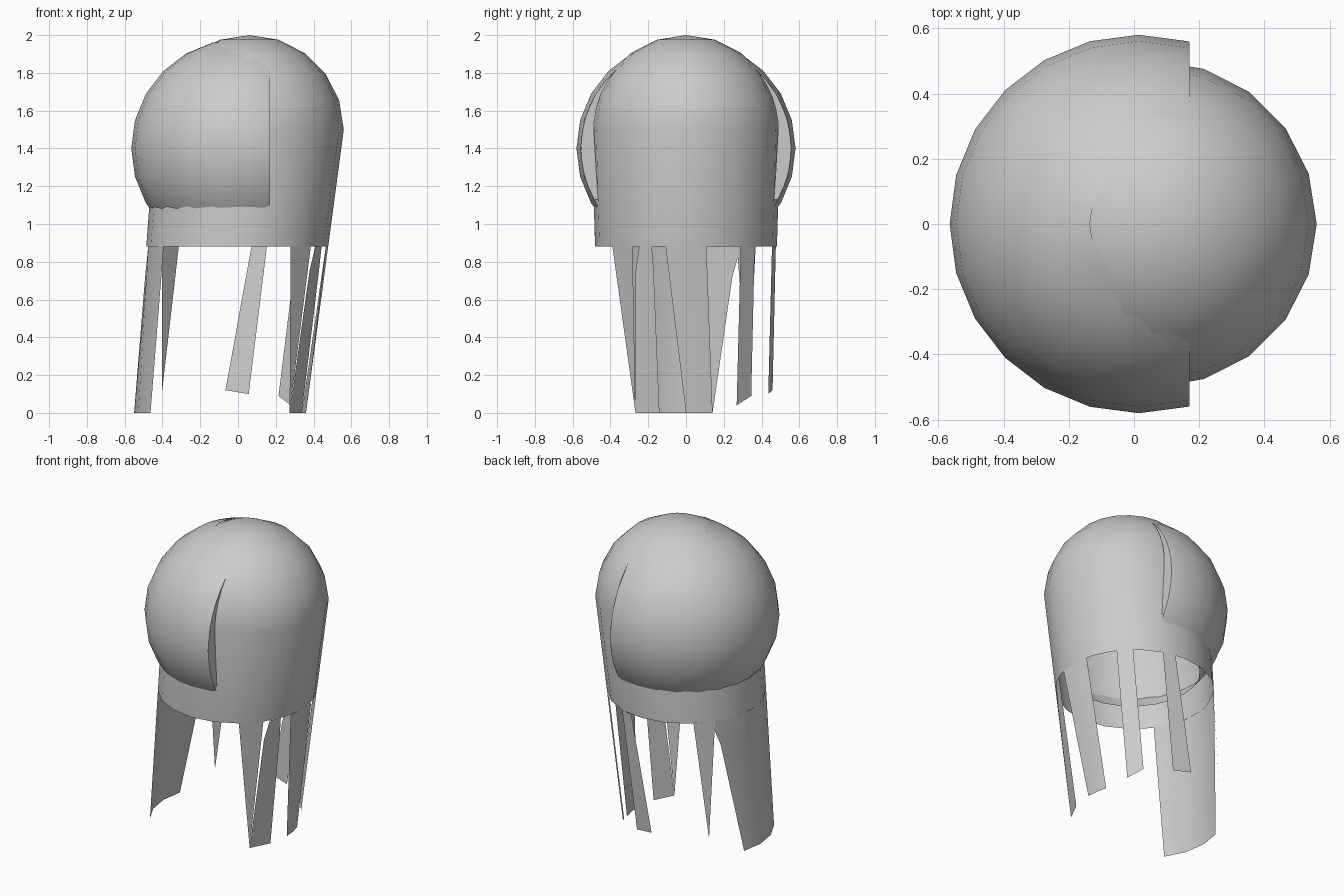
import bpy, bmesh
from math import sin, cos, sqrt, radians
from mathutils import Vector

if "Cube" in bpy.data.objects:
    bpy.data.objects.remove(bpy.data.objects["Cube"])

SIDES = 20
DOME_Z, DOME_R, DOME_X = 1.5, 0.5, 0.06
BULGE_C, BULGE_R, CUT_X = Vector((0.015, 0, 1.4)), 0.58, 0.17


def tube(z):
    """Centre x and radius of the leaning tube at height z."""
    t = min(z / DOME_Z, 1)
    return -0.095 + 0.155 * t, 0.455 + 0.045 * t


def on_tube(deg, z):
    c, r = tube(z)
    a = radians(deg)
    return (c + r * cos(a), r * sin(a), z)


def half_width(x, z):
    """Half depth of the hood at x, z (0 when outside)."""
    c, r = tube(z)
    return sqrt(max(r * r - (x - c) ** 2 - max(z - DOME_Z, 0) ** 2, 0))


def finish(name, bm, angle=40):
    me = bpy.data.meshes.new(name)
    bm.to_mesh(me)
    bm.free()
    ob = bpy.data.objects.new(name, me)
    bpy.context.collection.objects.link(ob)
    bpy.ops.object.select_all(action='DESELECT')
    ob.select_set(True)
    bpy.context.view_layer.objects.active = ob
    bpy.ops.object.shade_smooth_by_angle(angle=radians(angle))
    return ob


def skin(bm, rows, closed=False):
    """Join rows of points with quads."""
    vr = [[bm.verts.new(p) for p in row] for row in rows]
    for lo, hi in zip(vr, vr[1:]):
        n = len(lo)
        for i in range(n if closed else n - 1):
            j = (i + 1) % n
            bm.faces.new((lo[i], lo[j], hi[j], hi[i]))
    bmesh.ops.remove_doubles(bm, verts=bm.verts, dist=0.0005)


# Hood: open leaning tube with a half-sphere top
bm = bmesh.new()
angles = [i * 360 / SIDES for i in range(SIDES)]
rows = [[on_tube(a, 0.88) for a in angles]]
for e in range(0, 91, 18):
    r, z = DOME_R * cos(radians(e)), DOME_Z + DOME_R * sin(radians(e))
    rows.append([(DOME_X + r * cos(radians(a)), r * sin(radians(a)), z) for a in angles])
skin(bm, rows, closed=True)
finish("hood", bm)

# Bulge: larger sphere, sliced flat on the right, hidden faces removed
bm = bmesh.new()
bmesh.ops.create_uvsphere(bm, u_segments=24, v_segments=12, radius=BULGE_R)
bmesh.ops.translate(bm, verts=bm.verts, vec=BULGE_C)
bmesh.ops.bisect_plane(bm, geom=bm.verts[:] + bm.edges[:] + bm.faces[:],
                       plane_co=(CUT_X, 0, 0), plane_no=(1, 0, 0), clear_outer=True)
hidden = [f for f in bm.faces
          if all(abs(v.co.y) < half_width(v.co.x, v.co.z) - 0.002 for v in f.verts)]
bmesh.ops.delete(bm, geom=hidden, context='FACES')
finish("bulge", bm)

# Crescent faces closing the sliced sides of the bulge
ring = sqrt(BULGE_R ** 2 - (CUT_X - BULGE_C.x) ** 2)
for side, label in ((-1, "front"), (1, "back")):
    bm = bmesh.new()
    inner, outer = [], []
    for i in range(11):
        z = 1.13 + i * 0.069
        y = half_width(CUT_X, z)
        inner.append((CUT_X, side * y, z))
        outer.append((CUT_X, side * max(y, sqrt(max(ring ** 2 - (z - 1.4) ** 2, 0)) - 0.003), z))
    skin(bm, [outer, inner] if side < 0 else [inner, outer])
    bmesh.ops.reverse_faces(bm, faces=[f for f in bm.faces if f.normal.x < 0])
    finish(label + "_slice", bm)


# Hanging strips: rows of (start angle, end angle, start z, end z), low to high
def strip(name, *rows, cols=2):
    bm = bmesh.new()
    pts = []
    for a0, a1, z0, z1 in rows:
        pts.append([on_tube(a0 + (a1 - a0) * i / cols, z0 + (z1 - z0) * i / cols)
                    for i in range(cols + 1)])
    skin(bm, pts)
    finish(name, bm)


T = 0.88
strip("right_front_spike", (-36, -36, 0, 0), (-54, -36, T, T), cols=1)
strip("right_front_strip", (-36, -18, 0, 0), (-34, -21, 0.75, 0.75), (-31, -22, T, T), cols=1)
strip("right_strip", (0, 18, 0, 0), (-13, 13, T, T))
strip("right_back_strip", (36, 49, 0.04, 0.09), (37, 49, T, T), cols=1)
strip("back_strip", (72, 88, 0.10, 0.12), (71, 81, T, T), cols=1)
strip("left_back_spike", (134, 134, 0.12, 0.12), (130, 146, T, T), cols=1)
strip("left_wide_strip", (162, 216, 0, 0), (149, 216, 0.72, 0.72), (143, 216, T, T), cols=3)
